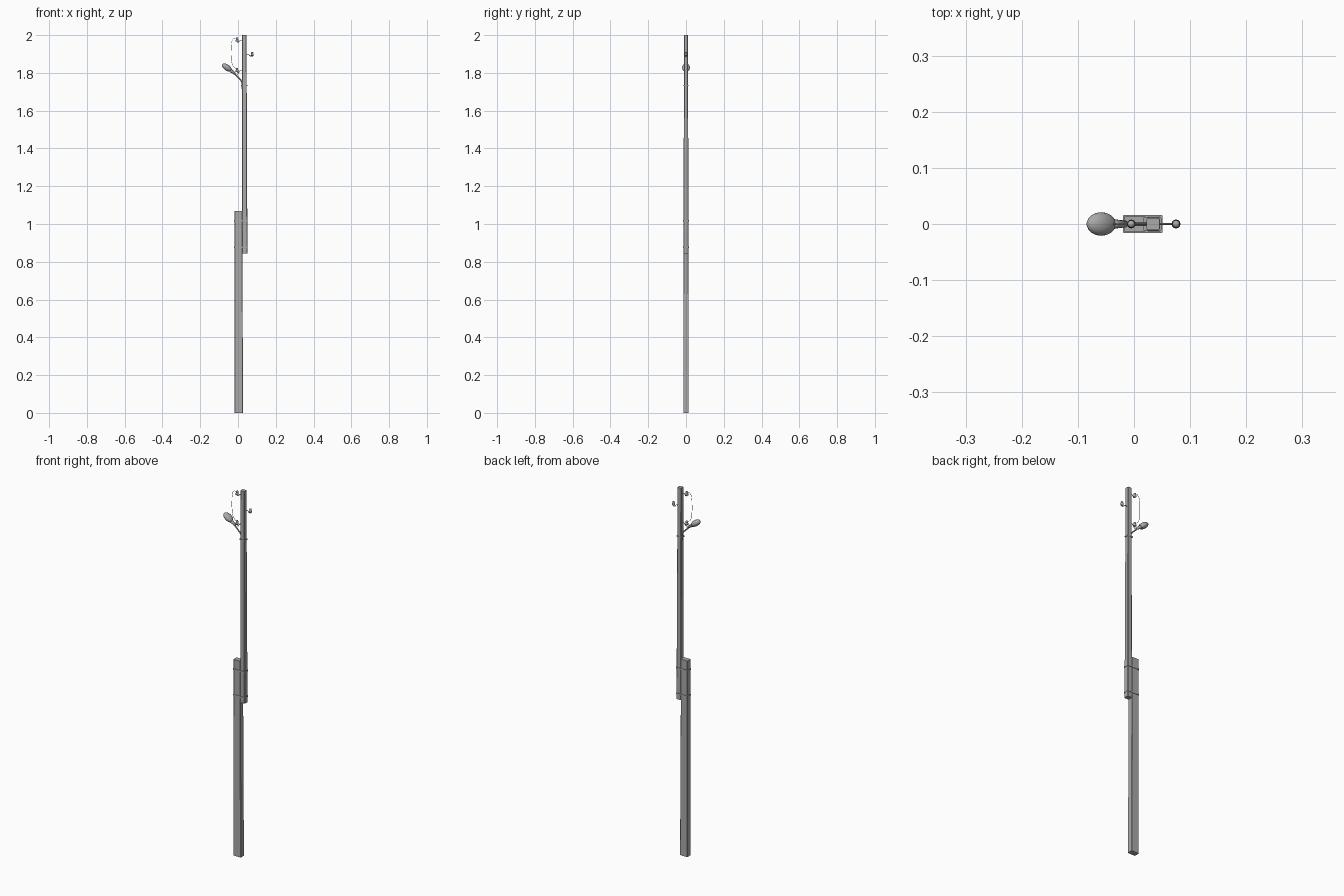
import bpy, bmesh, math

if "Cube" in bpy.data.objects:
    bpy.data.objects.remove(bpy.data.objects["Cube"])


grey = bpy.data.materials.new("weathered_grey")
grey.diffuse_color = (0.4, 0.4, 0.4, 1)
grey.use_nodes = True
grey.node_tree.nodes["Principled BSDF"].inputs["Base Color"].default_value = grey.diffuse_color


def add(name, data):
    data.materials.append(grey)
    ob = bpy.data.objects.new(name, data)
    bpy.context.collection.objects.link(ob)
    return ob


def make(name, bm, smooth=False):
    bmesh.ops.recalc_face_normals(bm, faces=bm.faces)
    me = bpy.data.meshes.new(name)
    bm.to_mesh(me)
    bm.free()
    for p in me.polygons:
        p.use_smooth = smooth
    return add(name, me)


def ring(x0, x1, hy, z, c):
    """Chamfered rectangle outline at height z."""
    return [(x0 + c, -hy, z), (x1 - c, -hy, z), (x1, -hy + c, z), (x1, hy - c, z),
            (x1 - c, hy, z), (x0 + c, hy, z), (x0, hy - c, z), (x0, -hy + c, z)]


def post(name, sections):
    bm = bmesh.new()
    loops = [[bm.verts.new(p) for p in ring(*s)] for s in sections]
    bm.faces.new(loops[0])
    bm.faces.new(loops[-1])
    for a, b in zip(loops, loops[1:]):
        for i in range(8):
            j = (i + 1) % 8
            bm.faces.new((a[i], a[j], b[j], b[i]))
    return make(name, bm)


def tube(name, pts, r, res=2):
    cu = bpy.data.curves.new(name, 'CURVE')
    cu.dimensions = '3D'
    cu.bevel_depth = r
    cu.bevel_resolution = res
    cu.use_fill_caps = True
    sp = cu.splines.new('POLY')
    sp.points.add(len(pts) - 1)
    for p, co in zip(sp.points, pts):
        p.co = (*co, 1)
    return add(name, cu)


def lathe(name, profile, loc, tilt=0, seg=12):
    bm = bmesh.new()
    vs = [bm.verts.new((r, 0, z)) for r, z in profile]
    es = [bm.edges.new(e) for e in zip(vs, vs[1:])]
    bmesh.ops.spin(bm, geom=vs + es, axis=(0, 0, 1), cent=(0, 0, 0),
                   angle=math.tau, steps=seg)
    bmesh.ops.remove_doubles(bm, verts=bm.verts, dist=1e-5)
    ob = make(name, bm, True)
    ob.location = loc
    ob.rotation_euler = (0, tilt, 0)
    return ob


# Concrete footing post and tapered upper post
post("footing_post", [(-0.018, 0.027, 0.0145, 0, 0.002), (-0.018, 0.022, 0.0135, 1.07, 0.002)])
post("upper_post", [(0.022, 0.050, 0.0135, 0.845, 0.003), (0.022, 0.045, 0.0105, 2.0, 0.002)])

# Binding straps round the two posts
for i, z in enumerate((0.876, 1.016)):
    post(f"strap_{i}", [(-0.020, 0.051, 0.0158, z - 0.004, 0.0015),
                        (-0.020, 0.051, 0.0158, z + 0.004, 0.0015)])

# Insulators on bent hooks
cap = [(0, 0.012), (0.005, 0.011), (0.0065, 0.007), (0.005, 0.003), (0.007, 0.0),
       (0.008, -0.008), (0.005, -0.010), (0, -0.010)]
for i, (px, ix, z) in enumerate(((0.026, -0.005, 1.975), (0.042, 0.075, 1.900), (0.026, -0.005, 1.814))):
    tube(f"hook_{i}", [(px, 0, z - 0.003), ((px + ix) / 2, 0, z - 0.003),
                       ((px + 3 * ix) / 4, 0, z - 0.014), (ix, 0, z - 0.014), (ix, 0, z)], 0.0016)
    lathe(f"insulator_{i}", cap, (ix, 0, z))

# Lamp arm with clamp band, socket and flattened lamp head
tube("lamp_arm", [(0.021, 0, 1.715), (0.021, 0, 1.750), (0.016, 0, 1.760), (-0.03, 0, 1.806)], 0.0035, 3)
post("arm_clamp", [(0.0165, 0.049, 0.0125, 1.73, 0.002), (0.0165, 0.049, 0.0125, 1.736, 0.002)])
tilt = -math.radians(54)
lathe("lamp_socket", [(0, -0.014), (0.006, -0.014), (0.008, 0.008), (0.010, 0.016), (0, 0.016)],
      (-0.026, 0, 1.803), tilt)
head = [(0.021 * math.sin(a), -0.030 * math.cos(a)) for a in (math.pi * i / 10 for i in range(11))]
lathe("lamp_head", head, (-0.0585, 0, 1.828), tilt, 20).scale.x = 0.75

# Slack wire between the left insulators and lead to the lamp
tube("drop_wire", [(-0.005, 0, 1.978), (-0.020, 0, 1.984), (-0.031, 0, 1.974), (-0.036, 0, 1.945),
                   (-0.037, 0, 1.90), (-0.035, 0, 1.86), (-0.028, 0, 1.838),
                   (-0.016, 0, 1.826), (-0.005, 0, 1.814)], 0.001, 1)
tube("lamp_lead", [(-0.005, 0, 1.806), (0.002, 0, 1.797), (-0.008, 0, 1.787)], 0.001, 1)
